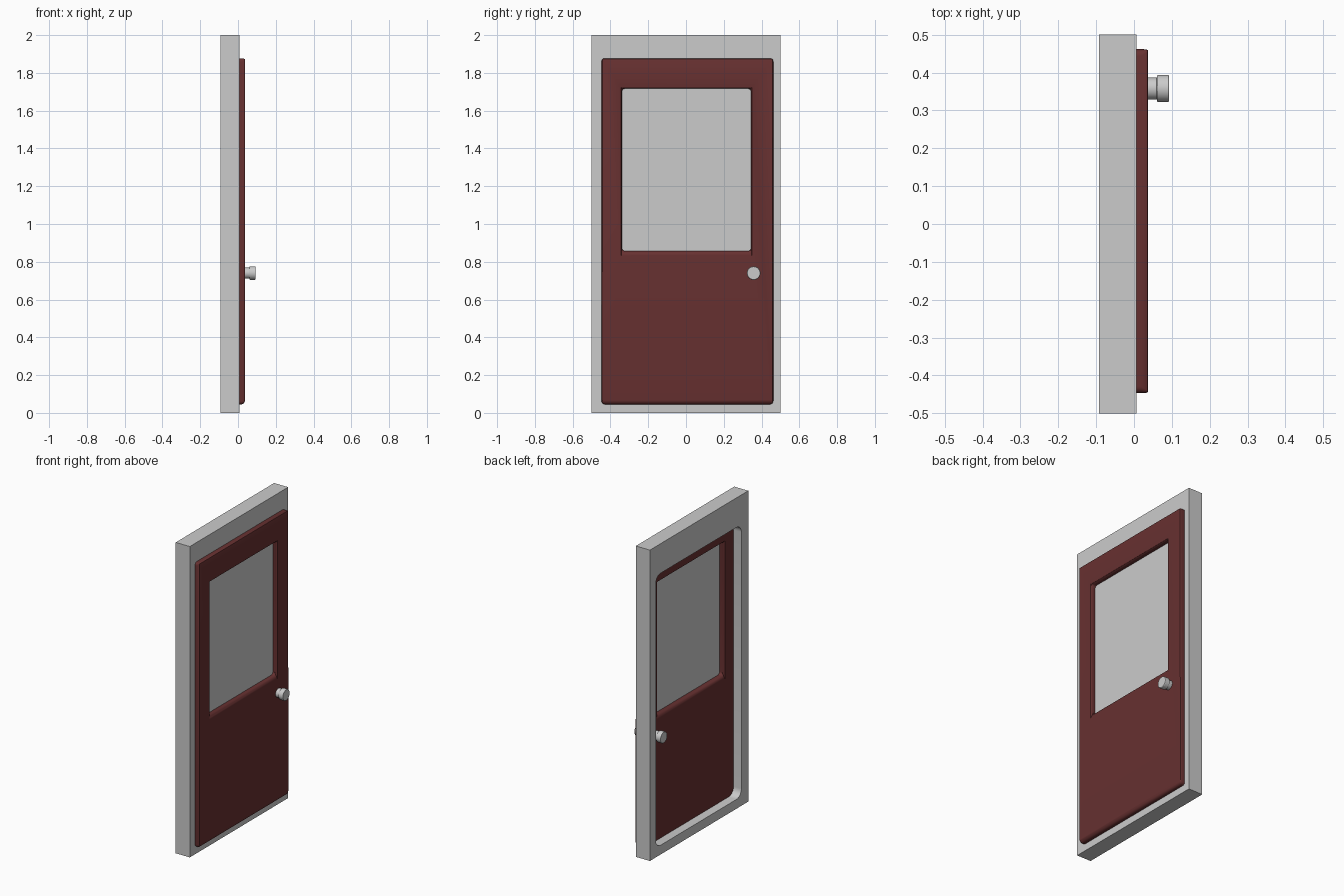
import bpy, bmesh
from math import sin, cos, pi

if "Cube" in bpy.data.objects:
    bpy.data.objects.remove(bpy.data.objects["Cube"])


def rounded_rect(y0, y1, z0, z1, r, n):
    """Outline points in the YZ plane, n points per corner."""
    pts = []
    corners = [(y1 - r, z1 - r), (y0 + r, z1 - r), (y0 + r, z0 + r), (y1 - r, z0 + r)]
    for k, (cy, cz) in enumerate(corners):
        for i in range(n):
            a = pi / 2 * (k + (i / (n - 1) if n > 1 else 0.5))
            pts.append((cy + r * cos(a), cz + r * sin(a)))
    return pts


def finish(bm, name, colour=None, bevel=0, segments=4):
    bmesh.ops.recalc_face_normals(bm, faces=bm.faces)
    mesh = bpy.data.meshes.new(name)
    bm.to_mesh(mesh)
    bm.free()
    ob = bpy.data.objects.new(name, mesh)
    bpy.context.collection.objects.link(ob)
    if colour:
        mat = bpy.data.materials.new(name + "_paint")
        mat.diffuse_color = colour
        mat.use_nodes = True
        mat.node_tree.nodes["Principled BSDF"].inputs["Base Color"].default_value = mat.diffuse_color
        mesh.materials.append(mat)
    if bevel:
        mod = ob.modifiers.new("bevel", 'BEVEL')
        mod.width, mod.segments = bevel, segments
        mod.limit_method = 'ANGLE'
    bpy.ops.object.select_all(action='DESELECT')
    ob.select_set(True)
    bpy.context.view_layer.objects.active = ob
    if bevel:
        bpy.ops.object.modifier_apply(modifier="bevel")
    bpy.ops.object.shade_smooth_by_angle(angle=pi / 6)
    return ob


def ring_panel(name, outer, inner, x0, x1, **kw):
    """Flat panel with a hole, made from two outlines of equal count."""
    bm = bmesh.new()
    loops = [[bm.verts.new((x, y, z)) for y, z in pts]
             for x, pts in ((x0, outer), (x1, outer), (x1, inner), (x0, inner))]
    n = len(outer)
    for k in range(4):
        a, b = loops[k], loops[(k + 1) % 4]
        for i in range(n):
            j = (i + 1) % n
            bm.faces.new((a[i], a[j], b[j], b[i]))
    bmesh.ops.remove_doubles(bm, verts=bm.verts, dist=1e-5)
    return finish(bm, name, **kw)


def lathe_x(name, profile, centre, n=32):
    """Revolve (x, radius) points about an axis along x."""
    bm = bmesh.new()
    rings = [[bm.verts.new((x, centre[0] + r * cos(2 * pi * i / n),
                            centre[1] + r * sin(2 * pi * i / n))) for i in range(n)]
             for x, r in profile]
    for a, b in zip(rings, rings[1:]):
        for i in range(n):
            j = (i + 1) % n
            bm.faces.new((a[i], a[j], b[j], b[i]))
    bm.faces.new(rings[0])
    bm.faces.new(rings[-1])
    return finish(bm, name)


# Surrounding frame with a round-cornered opening
ring_panel("door_frame",
           rounded_rect(-0.5, 0.5, 0, 2, 0, 8),
           rounded_rect(-0.43, 0.44, 0.06, 1.81, 0.05, 8), -0.093, 0.007)

# Red door leaf with softened edges and a window hole
ring_panel("door_leaf",
           rounded_rect(-0.447, 0.462, 0.045, 1.877, 0, 1),
           rounded_rect(-0.34, 0.345, 0.857, 1.717, 0, 1), -0.037, 0.037,
           colour=(0.135, 0.03, 0.03, 1), bevel=0.018)

# Window pane
bm = bmesh.new()
bmesh.ops.create_cube(bm, size=1)
for v in bm.verts:
    v.co = (0.003 + v.co.x * 0.008, 0.0025 + v.co.y * 0.71, 1.287 + v.co.z * 0.885)
finish(bm, "window_pane")

# Knobs on both sides
for side, s in (("front", 1), ("back", -1)):
    profile = [(0.03, 0.029), (0.06, 0.029), (0.061, 0.034), (0.064, 0.036),
               (0.090, 0.036), (0.093, 0.034)]
    lathe_x(side + "_knob", [(s * x, r) for x, r in profile], (0.358, 0.74))
